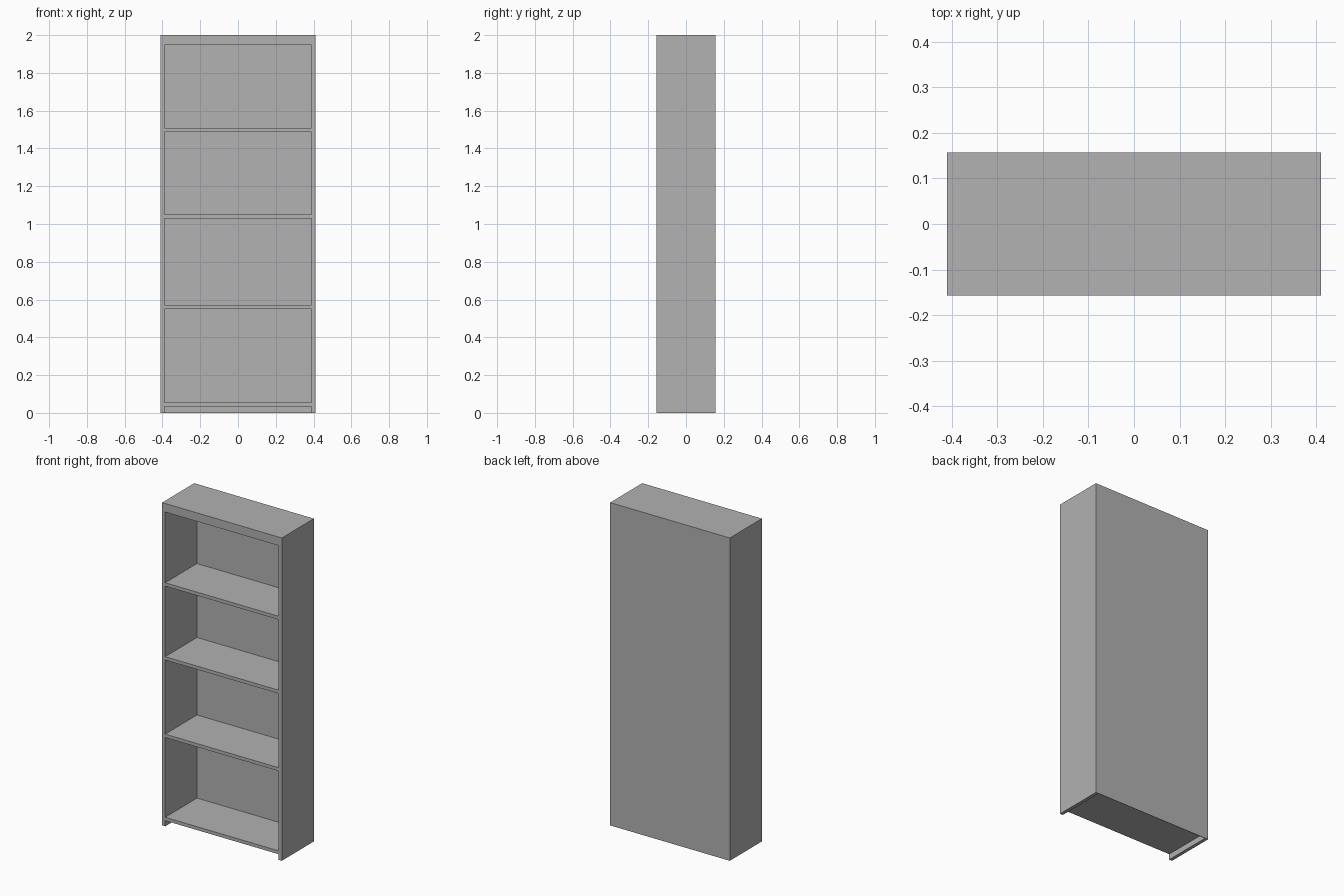
import bpy

cube = bpy.data.objects.get("Cube")
if cube:
    bpy.data.objects.remove(cube, do_unlink=True)

# Overall sizes
HALF_W, HALF_D, HEIGHT = 0.41, 0.157, 2.0
BOARD, BACK = 0.021, 0.003
INNER = HALF_W - BOARD
TOP_UNDERSIDE = 1.947

grey = bpy.data.materials.new("plain grey")
grey.use_nodes = True
colour = (0.445, 0.445, 0.445, 1)
grey.diffuse_color = colour
grey.node_tree.nodes["Principled BSDF"].inputs["Base Color"].default_value = colour


def board(name, x, y, z):
    """Flat-sided board filling the given (low, high) ranges."""
    bpy.ops.mesh.primitive_cube_add(size=1)
    obj = bpy.context.object
    obj.name = name
    for v in obj.data.vertices:
        v.co = [r[1] if c > 0 else r[0] for c, r in zip(v.co, (x, y, z))]
    obj.data.materials.append(grey)
    return obj


full_depth = (-HALF_D, HALF_D)
inner_depth = (-HALF_D, HALF_D - BACK)

# Upright sides and thick top, flush at the front
board("left_side", (INNER, HALF_W), full_depth, (0, TOP_UNDERSIDE))
board("right_side", (-HALF_W, -INNER), full_depth, (0, TOP_UNDERSIDE))
board("top", (-HALF_W, HALF_W), full_depth, (TOP_UNDERSIDE, HEIGHT))

# Thin back panel reaching the floor
board("back_panel", (-INNER, INNER), (HALF_D - BACK, HALF_D), (0, TOP_UNDERSIDE))

# Shelves, given by their upper surfaces
names = ("bottom_shelf", "lower_shelf", "middle_shelf", "upper_shelf")
for name, z in zip(names, (0.056, 0.571, 1.051, 1.509)):
    board(name, (-INNER, INNER), inner_depth, (z - BOARD, z))
